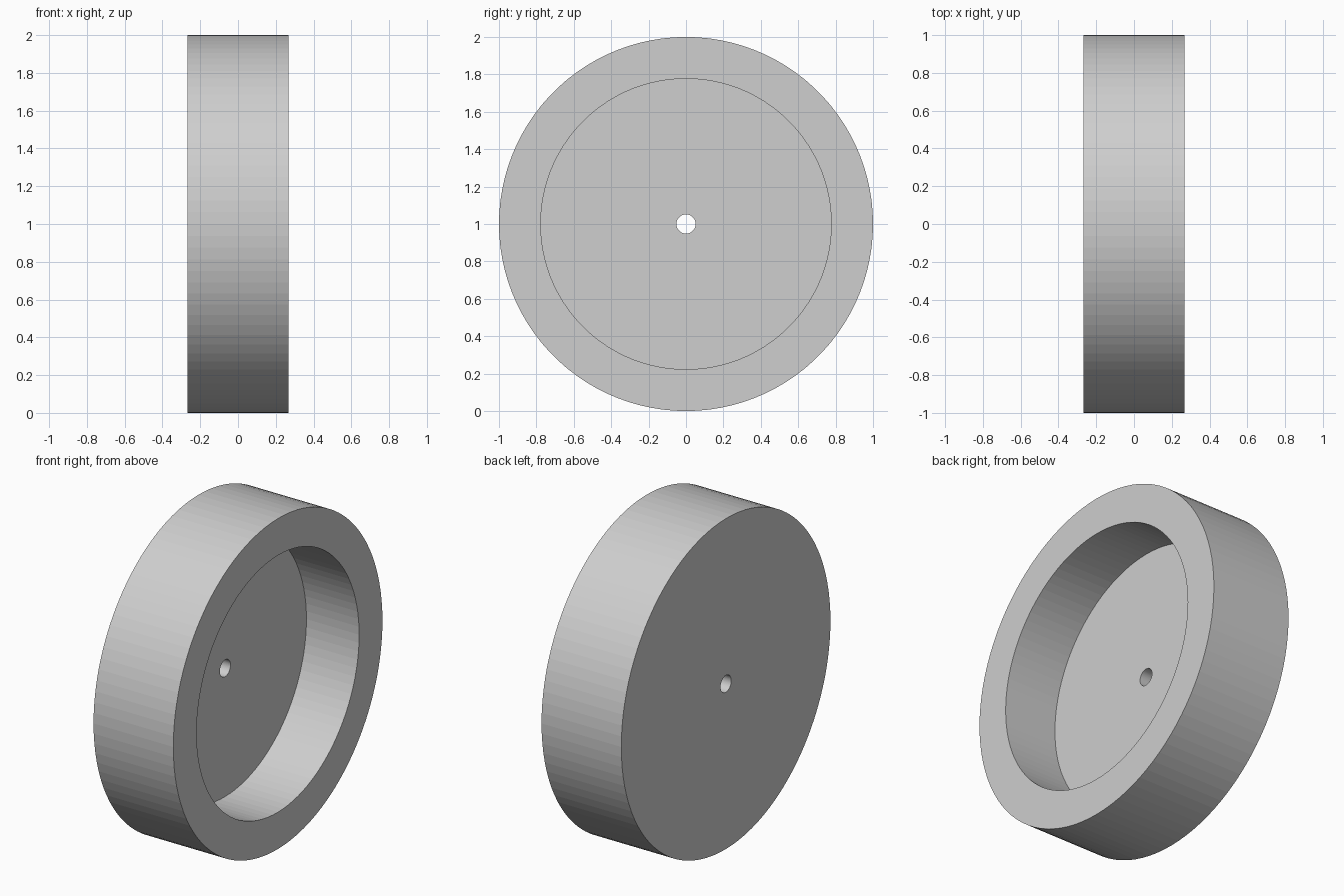
import bpy
import bmesh
import math

if "Cube" in bpy.data.objects:
    bpy.data.objects.remove(bpy.data.objects["Cube"])

SEGMENTS = 100
R_OUT, R_RECESS, R_BORE = 1.0, 0.777, 0.051
X_BACK, X_FLOOR, X_FRONT = -0.267, -0.086, 0.267

# Plain light grey
grey = bpy.data.materials.new("light_grey")
grey.diffuse_color = (0.62, 0.62, 0.62, 1.0)
grey.use_nodes = True
grey.node_tree.nodes["Principled BSDF"].inputs["Base Color"].default_value = grey.diffuse_color

# Closed cross-section (x, radius), revolved about the wheel axis
profile = [
    (X_BACK, R_BORE), (X_BACK, R_OUT), (X_FRONT, R_OUT),
    (X_FRONT, R_RECESS), (X_FLOOR, R_RECESS), (X_FLOOR, R_BORE),
]

bm = bmesh.new()
rings = []
for x, r in profile:
    ring = []
    for i in range(SEGMENTS):
        a = 2 * math.pi * i / SEGMENTS
        ring.append(bm.verts.new((x, r * math.sin(a), 1.0 + r * math.cos(a))))
    rings.append(ring)

for k, ring in enumerate(rings):
    nxt = rings[(k + 1) % len(rings)]
    for i in range(SEGMENTS):
        j = (i + 1) % SEGMENTS
        bm.faces.new((ring[i], ring[j], nxt[j], nxt[i]))
bmesh.ops.recalc_face_normals(bm, faces=bm.faces)

# Dished wheel with a centre bore
mesh = bpy.data.meshes.new("dished_wheel")
bm.to_mesh(mesh)
bm.free()
mesh.materials.append(grey)
wheel = bpy.data.objects.new("dished_wheel", mesh)
bpy.context.collection.objects.link(wheel)
